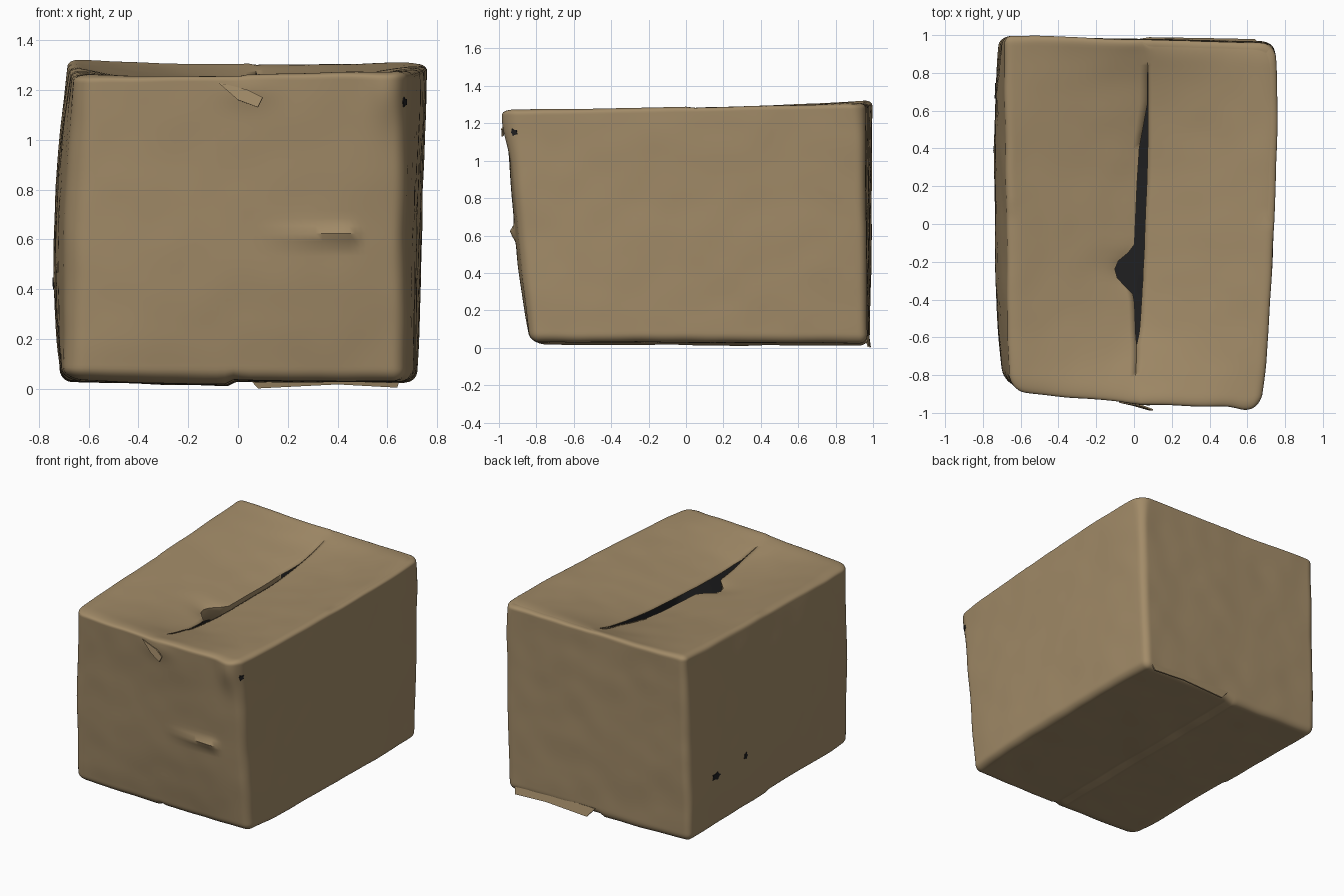
import bpy, bmesh, math
from mathutils import Vector, noise

old = bpy.data.objects.get("Cube")
if old:
    bpy.data.objects.remove(old, do_unlink=True)


def material(name, rgb):
    m = bpy.data.materials.new(name)
    m.use_nodes = True
    m.diffuse_color = (*rgb, 1)
    m.node_tree.nodes["Principled BSDF"].inputs["Base Color"].default_value = (*rgb, 1)
    return m


CARD = material("brown cardboard", (0.36, 0.258, 0.138))
DARK = material("dark interior", (0.014, 0.014, 0.015))

HALF = Vector((0.72, 0.95, 0.65))
# Plan radius of each upright corner, keyed by (x side, y side): base, extra at the top
PLAN_RADIUS = {(-1, -1): (0.09, 0), (1, -1): (0.05, 0), (-1, 1): (0.045, 0), (1, 1): (0.045, 0.08)}
# Corner positions keyed by (x side, y side, z side)
CORNERS = {
    (-1, -1, -1): (-0.70, -0.83, 0.035), (1, -1, -1): (0.665, -0.835, 0.03),
    (-1, 1, -1): (-0.715, 0.985, 0.03), (1, 1, -1): (0.705, 0.97, 0.025),
    (-1, -1, 1): (-0.66, -0.88, 1.262), (1, -1, 1): (0.672, -0.95, 1.278),
    (-1, 1, 1): (-0.685, 1.00, 1.32), (1, 1, 1): (0.75, 0.955, 1.315),
}
# Lid seam: y, left lip x, right lip x
SEAM = [(-1, 0, 0), (-0.64, 0.01, 0.01), (-0.58, 0.005, 0.025), (-0.38, 0.0, 0.04),
        (-0.33, -0.05, 0.042), (-0.29, -0.09, 0.045), (-0.22, -0.11, 0.045),
        (-0.17, -0.05, 0.05), (-0.12, 0.0, 0.052), (0.2, 0.015, 0.065),
        (0.4, 0.027, 0.072), (0.64, 0.072, 0.075), (0.85, 0.07, 0.07), (1, 0.03, 0.03)]


def lip(y, column):
    for a, b in zip(SEAM, SEAM[1:]):
        if y <= b[0]:
            t = max(0, (y - a[0]) / (b[0] - a[0]))
            return a[column] + t * (b[column] - a[column])
    return SEAM[-1][column]


def clamp(x):
    return max(0, min(1, x))


def bump(x, z, cx, cz, wx, wz):
    return math.exp(-((x - cx) / wx) ** 2 - ((z - cz) / wz) ** 2)


def rounded(u):
    """Box point with its own radius at each corner, as a fraction of the half size."""
    p = Vector(h * math.sin(c * math.pi / 2) for c, h in zip(u, HALF))
    base, extra = PLAN_RADIUS[(1 if u[0] > 0 else -1, 1 if u[1] > 0 else -1)]
    plan = base + extra * max(0, u[2]) ** 4
    radius = Vector((plan, plan, 0.03 if u[2] > 0 else 0.05))
    inner = Vector(max(r - h, min(h - r, c)) for c, h, r in zip(p, HALF, radius))
    d = Vector((c - i) / r for c, i, r in zip(p, inner, radius))
    if d.length > 0:
        d.normalize()
        p = Vector(i + c * r for i, c, r in zip(inner, d, radius))
    return Vector(c / h for c, h in zip(p, HALF))


def shape(u, side):
    """Map a point of the unit cube to the worn carton surface."""
    q = rounded(u)
    out = Vector()
    for key, corner in CORNERS.items():
        out += Vector(corner) * math.prod((1 + k * c) / 2 for k, c in zip(key, q))
    top, low = clamp((q.z - 0.9) * 10), clamp((-q.z - 0.9) * 10)
    front = clamp((-q.y - 0.85) * 7)
    inward = 1 - abs(q.x)
    # Sagging lid flaps and their torn lips
    if top:
        along = max(0, 1 - abs(q.y) ** 3)
        out.z -= (0.12 - 0.006 * side) * inward * along * top
        centred = lip(out.y, 1 if side < 0 else 2) - 0.018 - 0.012 * q.y
        out.x += centred * inward ** 4 * top
    # Stepped bottom flaps
    if side < 0:
        out.z -= 0.018 * inward * low
    # Bulging walls
    if q.x < 0:
        out.x += 0.045 * q.x * (1 - q.y ** 4) * (1 - q.z ** 2)
    else:
        out.x += 0.03 * q.x * (1 - q.y ** 4)
    out.y -= (0.03 + 0.01 * q.x) * front * (1 - q.x ** 4) * (1 - max(0, -q.z) ** 2)
    # Pushed-out ridge, folded tab and flared corner on the front
    ridge = clamp((out.x - 0.08) / 0.36) * math.exp(-(max(0, out.x - 0.45) / 0.03) ** 2)
    out.y -= front * 0.03 * ridge * math.exp(-((out.z - 0.615) / 0.03) ** 2)
    out.y -= front * 0.015 * bump(out.x, out.z, 0.04, 1.2, 0.1, 0.07)
    out.y -= front * 0.03 * bump(out.x, out.z, 0.6, 1.2, 0.07, 0.14)
    # General wear
    return out + noise.noise_vector(out * 2.3) * 0.006 + noise.noise_vector(out * 6) * 0.003


def make_object(name, bm, mats):
    me = bpy.data.meshes.new(name)
    bm.to_mesh(me)
    bm.free()
    for m in mats:
        me.materials.append(m)
    obj = bpy.data.objects.new(name, me)
    bpy.context.collection.objects.link(obj)
    return obj


# Carton: dense cube, slit along the lid seam
bm = bmesh.new()
bmesh.ops.create_cube(bm, size=2)
bmesh.ops.subdivide_edges(bm, edges=bm.edges[:], cuts=63, use_grid_fill=True)
slit = [e for e in bm.edges if all(abs(v.co.x) < 1e-4 and v.co.z > 0.999
                                   and abs(v.co.y) < 0.7 for v in e.verts)]
bmesh.ops.split_edges(bm, edges=slit)
sides = []
for v in bm.verts:
    mean = sum(f.calc_center_median().x for f in v.link_faces) / len(v.link_faces)
    sides.append(0 if abs(mean) < 1e-4 else math.copysign(1, mean))
left_lip = [e for e in bm.edges if e.is_boundary and e.link_faces[0].calc_center_median().x < 0
            and all(v.co.z > 0.999 and -0.3 < v.co.y < 0.3 for v in e.verts)]

# Shape it, then fold a torn strip down from the left lip
for v, side in zip(bm.verts, sides):
    v.co = shape(v.co, side)
strip = bmesh.ops.extrude_edge_only(bm, edges=left_lip)["geom"]
for v in strip:
    if isinstance(v, bmesh.types.BMVert):
        v.co += Vector((-0.015, 0, -0.09))
bmesh.ops.recalc_face_normals(bm, faces=bm.faces[:])
carton = make_object("carton", bm, [CARD, DARK])
shell = carton.modifiers.new("card thickness", 'SOLIDIFY')
shell.thickness = 0.006
shell.offset = -1
shell.material_offset = 1
bpy.ops.object.select_all(action='DESELECT')
carton.select_set(True)
bpy.context.view_layer.objects.active = carton
bpy.ops.object.shade_smooth_by_angle(angle=math.radians(40))


def plate(name, points, mat, depth):
    """Thin polygon plate."""
    bm = bmesh.new()
    bm.faces.new([bm.verts.new(p) for p in points])
    obj = make_object(name, bm, [mat])
    mod = obj.modifiers.new("thickness", 'SOLIDIFY')
    mod.thickness = depth
    mod.offset = 0


# Torn tab curling off the front, near the top
def off_front(x, z, out):
    return Vector((x, -0.945 - 0.04 * x - out, z))


plate("torn_tab", [off_front(-0.08, 1.23, 0.0), off_front(0.04, 1.20, 0.015),
                   off_front(0.10, 1.17, 0.035), off_front(0.08, 1.13, 0.035),
                   off_front(0.0, 1.16, 0.015)], CARD, 0.008)

# Ragged lip hanging from the bottom edge at the back
plate("bottom_lip", [(0.66, 0.955, 0.07), (0.64, 0.975, 0.005), (0.4, 0.98, 0.018),
                     (0.08, 0.985, 0.002), (0.02, 0.975, 0.07)], CARD, 0.008)


# Small punctures in the side walls
def puncture(name, centre, wide, tall):
    pts = []
    for i in range(10):
        a = i * math.tau / 10
        r = 0.8 + 0.4 * (i % 2)
        u = Vector(centre) + Vector((0, wide * r * math.cos(a), tall * r * math.sin(a)))
        pts.append(shape(u, math.copysign(1, u.x)))
    plate(name, pts, DARK, 0.009)


puncture("large_puncture", (-1, 0.49, -0.28), 0.036, 0.026)
puncture("small_puncture", (-1, 0.23, -0.25), 0.012, 0.022)
puncture("corner_puncture", (1, -0.87, 0.59), 0.06, 0.03)
